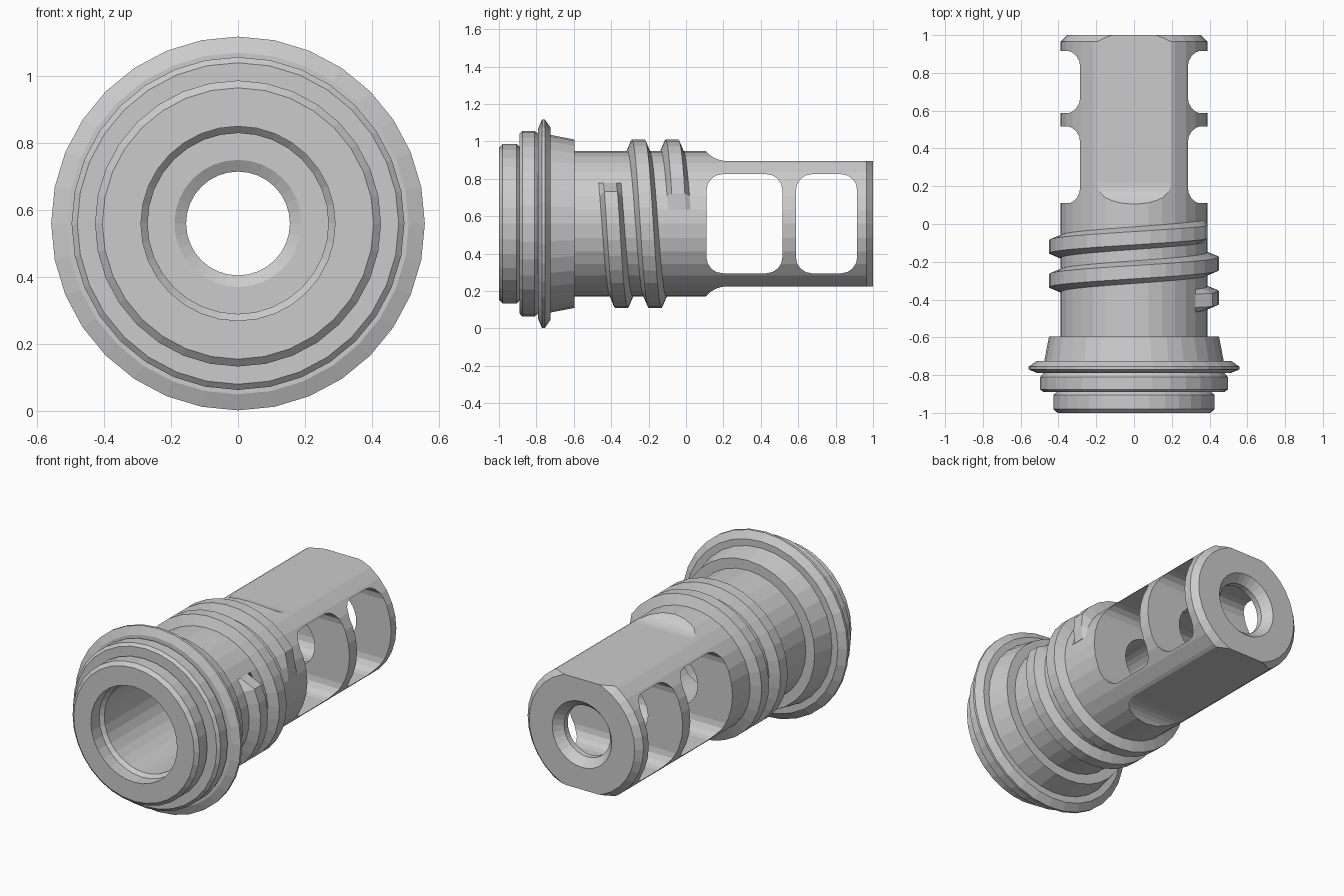
import bpy, bmesh
from math import sin, cos, pi, radians

cube = bpy.data.objects.get("Cube")
if cube:
    bpy.data.objects.remove(cube, do_unlink=True)

AXIS_Z = 0.56
SIDES = 32

steel = bpy.data.materials.new("grey steel")
steel.use_nodes = True
GREY = (0.6, 0.6, 0.6, 1)
steel.diffuse_color = GREY
steel.node_tree.nodes["Principled BSDF"].inputs["Base Color"].default_value = GREY


def finish(name, bm):
    bmesh.ops.recalc_face_normals(bm, faces=bm.faces)
    mesh = bpy.data.meshes.new(name)
    bm.to_mesh(mesh)
    bm.free()
    mesh.materials.append(steel)
    obj = bpy.data.objects.new(name, mesh)
    bpy.context.collection.objects.link(obj)
    return obj


def point(y, r, a):
    return (r * cos(a), y, AXIS_Z + r * sin(a))


def bridge(bm, first, second):
    n = len(first)
    for i in range(n):
        j = (i + 1) % n
        bm.faces.new((first[i], first[j], second[j], second[i]))


def revolve(name, profile):
    bm = bmesh.new()
    rings = [[bm.verts.new(point(y, r, 2 * pi * k / SIDES)) for y, r in profile]
             for k in range(SIDES)]
    for k in range(SIDES):
        bridge(bm, rings[k], rings[(k + 1) % SIDES])
    return finish(name, bm)


def prism(name, outline, half=0.7):
    """Side outline (y, height from the axis) extruded across x."""
    bm = bmesh.new()
    ends = [[bm.verts.new((x, y, AXIS_Z + h)) for y, h in outline] for x in (-half, half)]
    bridge(bm, *ends)
    for end in ends:
        bm.faces.new(end)
    obj = finish(name, bm)
    obj.hide_render = True
    return obj


# Turned body: outer steps first, then back through the bore
outer = [(-1, 0.405), (-0.98, 0.427), (-0.905, 0.427), (-0.89, 0.41), (-0.89, 0.48),
         (-0.875, 0.497), (-0.81, 0.497), (-0.79, 0.48), (-0.79, 0.51), (-0.77, 0.558),
         (-0.755, 0.558), (-0.725, 0.515), (-0.725, 0.475), (-0.595, 0.45), (-0.595, 0.39),
         (0.965, 0.39), (1, 0.355)]
bore = [(1, 0.2), (0.95, 0.155), (-0.18, 0.155), (-0.2, 0.19), (-0.2, 0.27),
        (-0.9, 0.27), (-0.92, 0.29), (-1, 0.29)]
body = revolve("brake_body", outer + bore)

# Flats on top and bottom, each run out with a concave fillet
cutters = []
for side, label in ((1, "top"), (-1, "bottom")):
    fillet = [(0.22 - 0.148 * sin(t), 0.335 + 0.148 * (1 - cos(t)))
              for t in (radians(a) for a in range(0, 71, 10))]
    outline = [(1.2, 0.335)] + fillet + [(0.08, 0.7), (1.2, 0.7)]
    cutters.append(prism(label + "_flat_cutter", [(y, side * h) for y, h in outline]))

# Side ports with rounded corners, open right across the body
for label, y0, y1 in (("front", 0.11, 0.515), ("rear", 0.588, 0.915)):
    mid, reach, r = (y0 + y1) / 2, (y1 - y0) / 2, 0.085
    outline = []
    for quarter, (sy, sz) in enumerate(((1, 1), (-1, 1), (-1, -1), (1, -1))):
        for step in range(5):
            a = (quarter + step / 4) * pi / 2
            outline.append((mid + sy * (reach - r) + r * cos(a), sz * (0.265 - r) + r * sin(a)))
    cutters.append(prism(label + "_port_cutter", outline))

for cutter in cutters:
    mod = body.modifiers.new(cutter.name, 'BOOLEAN')
    mod.operation = 'DIFFERENCE'
    mod.solver = 'EXACT'
    mod.object = cutter
graph = bpy.context.evaluated_depsgraph_get()
body.data = bpy.data.meshes.new_from_object(body.evaluated_get(graph))
body.modifiers.clear()
body.data.name = "brake_body"
body.data.materials.clear()
body.data.materials.append(steel)
for cutter in cutters:
    bpy.data.objects.remove(cutter, do_unlink=True)

# Coarse helical thread: two turns with ramped ends
PITCH = 0.18
STEP = 360 / SIDES
first, last = 33.75, 33.75 - 2 * 360 - 2 * STEP
bm = bmesh.new()
sections = []
for k in range(round((first - last) / STEP) + 1):
    deg = first - k * STEP
    a = radians(deg)
    y = -0.255 - PITCH * (deg + 270) / 360
    top = 0.45
    if k == 0 or deg < last + STEP / 2:
        top = 0.392
    elif deg < last + 1.5 * STEP:
        top = 0.42
    sections.append([bm.verts.new(point(y + dy, r, a)) for dy, r in
                     ((-0.067, 0.375), (-0.06, 0.39), (-0.035, top),
                      (0.035, top), (0.06, 0.39), (0.067, 0.375))])
for one, two in zip(sections, sections[1:]):
    bridge(bm, one, two)
bm.faces.new(sections[0])
bm.faces.new(sections[-1])
finish("helical_thread", bm)
